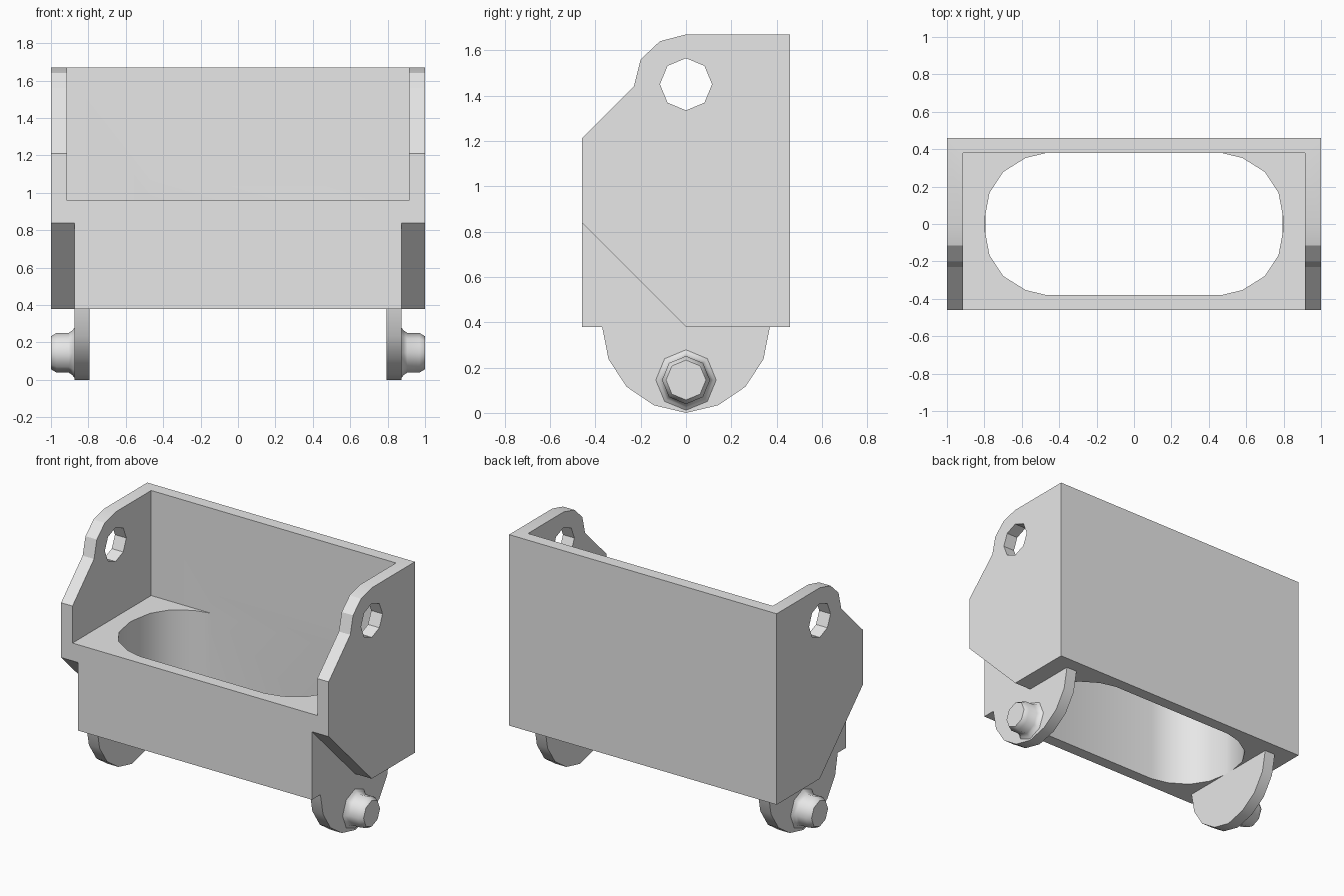
import bpy
import bmesh
from math import sin, cos, pi, radians

cube = bpy.data.objects.get("Cube")
if cube:
    bpy.data.objects.remove(cube, do_unlink=True)

grey = bpy.data.materials.new("plain grey")
grey.use_nodes = True
grey.diffuse_color = (0.8, 0.8, 0.8, 1)
grey.node_tree.nodes["Principled BSDF"].inputs["Base Color"].default_value = (0.8, 0.8, 0.8, 1)


def loft(name, rings):
    """Skin matching closed rings of 3D points and cap both ends."""
    bm = bmesh.new()
    loops = [[bm.verts.new(p) for p in ring] for ring in rings]
    for a, b in zip(loops, loops[1:]):
        for i in range(len(a)):
            j = (i + 1) % len(a)
            bm.faces.new((a[i], a[j], b[j], b[i]))
    bm.faces.new(loops[0])
    bm.faces.new(loops[-1])
    bmesh.ops.recalc_face_normals(bm, faces=bm.faces)
    mesh = bpy.data.meshes.new(name)
    bm.to_mesh(mesh)
    bm.free()
    mesh.materials.append(grey)
    obj = bpy.data.objects.new(name, mesh)
    bpy.context.collection.objects.link(obj)
    return obj


def prism_x(name, profile, lo, hi):
    return loft(name, [[(x, y, z) for y, z in profile] for x in (lo, hi)])


def prism_z(name, outline, lo, hi):
    return loft(name, [[(x, y, z) for x, y in outline] for z in (lo, hi)])


def circle(r, cz, n=8):
    return [(r * cos(2 * pi * i / n), cz + r * sin(2 * pi * i / n)) for i in range(n)]


def cut(obj, cutter):
    """Subtract the cutter, bake the result and drop the cutter."""
    mod = obj.modifiers.new("cut", "BOOLEAN")
    mod.operation = "DIFFERENCE"
    mod.solver = "EXACT"
    mod.object = cutter
    graph = bpy.context.evaluated_depsgraph_get()
    baked = bpy.data.meshes.new_from_object(obj.evaluated_get(graph))
    obj.modifiers.clear()
    obj.data = baked
    bpy.data.objects.remove(cutter, do_unlink=True)


def smooth(obj, degrees):
    bpy.ops.object.select_all(action="DESELECT")
    obj.select_set(True)
    bpy.context.view_layer.objects.active = obj
    bpy.ops.object.shade_smooth_by_angle(angle=radians(degrees))


# Body: side outline extruded across the full width
FRONT, BACK, BASE, TOP = -0.46, 0.46, 0.38, 1.67
body = prism_x("bucket_body", [
    (FRONT, BASE), (FRONT, 1.21), (-0.23, 1.44), (-0.2, 1.56), (-0.115, 1.64),
    (0, TOP), (BACK, TOP), (BACK, BASE)], -1, 1)

# Open tray between the side plates and the back wall
cut(body, prism_z("tray_cutter", [(-0.915, -1), (0.915, -1), (0.915, 0.38), (-0.915, 0.38)], 0.96, 2))

# Long rounded opening through the floor
quarter = [(0.8, 0.02), (0.773, 0.166), (0.7, 0.278), (0.58, 0.353), (0.468, 0.38)]
half = quarter + [(-x, y) for x, y in reversed(quarter)]
cut(body, prism_z("floor_cutter", half + [(-x, -y) for x, y in half], 0.2, 1.1))

# Pivot holes through both side plates
cut(body, prism_x("pivot_cutter", circle(0.115, 1.45), -1.2, 1.2))

# Slanted notches under the front of each side plate
for s in (-1, 1):
    notch = [(0.1, 0.28), (-0.6, 0.98), (-0.6, 0.28)]
    cut(body, prism_x("notch_cutter", notch, s * 0.875, s * 1.2))
smooth(body, 27)

# Lower lugs with pins
lug_profile = [(0.37 * cos(pi * i / 8), BASE - 0.375 * sin(pi * i / 8)) for i in range(9)]
lug_profile = [(y, max(z, 0.005)) if 0 < i < 8 else (y, BASE)
               for i, (y, z) in enumerate(lug_profile)]
lug_profile[4] = (0, 0)
pin_steps = [(0.87, 0.14), (0.885, 0.12), (0.905, 0.106), (0.97, 0.106), (1.0, 0.088)]
for side, s in (("left", 1), ("right", -1)):
    lug = prism_x(side + "_lug", lug_profile, s * 0.795, s * 0.875)
    smooth(lug, 27)
    pin = loft(side + "_pin", [[(s * x, y, z) for y, z in circle(r, 0.145)] for x, r in pin_steps])
    smooth(pin, 40)
